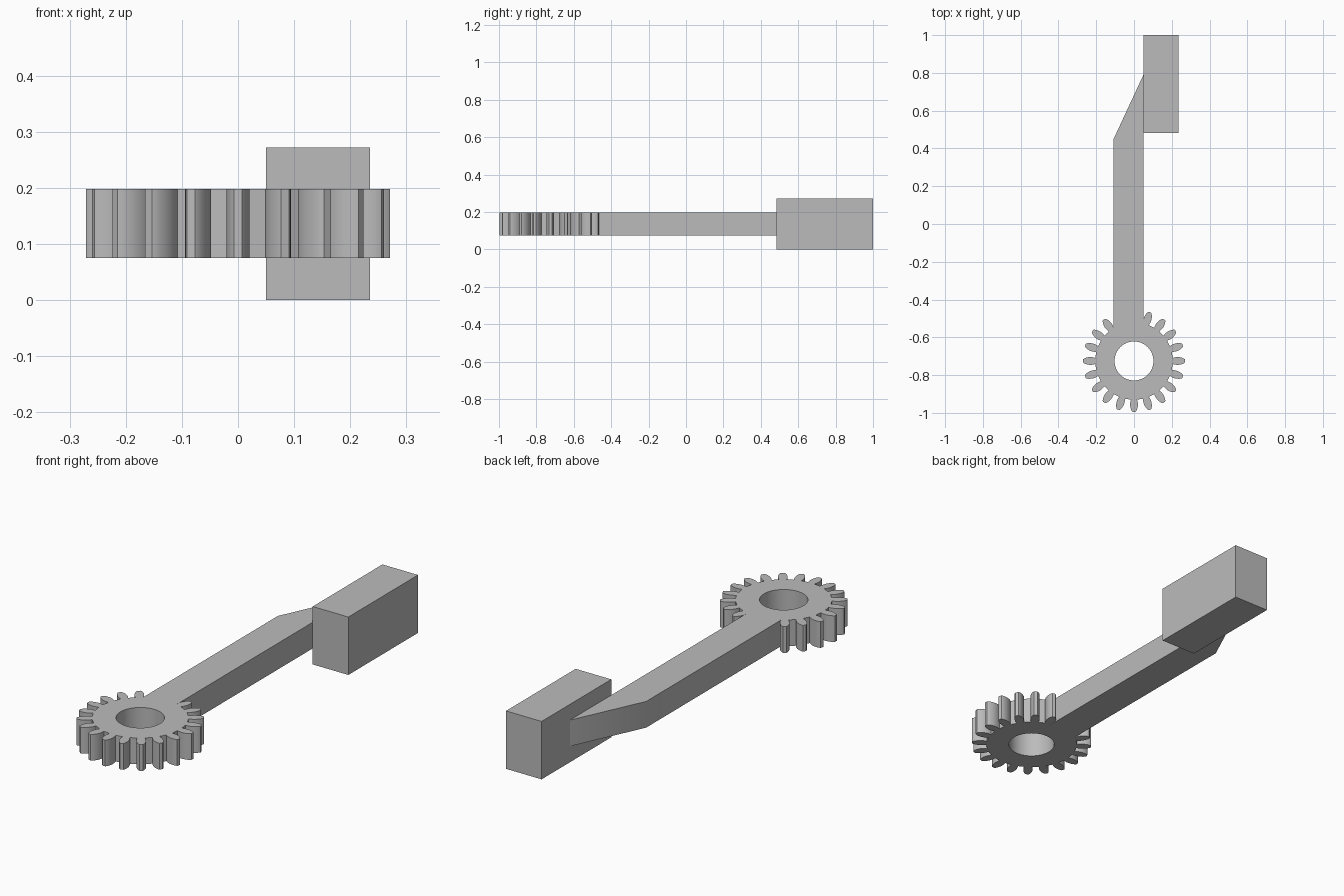
import bpy, bmesh, math
from math import radians, cos, sin

cube = bpy.data.objects.get("Cube")
if cube:
    bpy.data.objects.remove(cube, do_unlink=True)

grey = bpy.data.materials.new("plain grey")
grey.use_nodes = True
colour = (0.5, 0.5, 0.5, 1)
grey.diffuse_color = colour
grey.node_tree.nodes["Principled BSDF"].inputs["Base Color"].default_value = colour

GEAR_Y, TEETH, ROOT, HOLE = -0.725, 20, 0.205, 0.103
Z_LOW, Z_HIGH = 0.075, 0.198
ARM_LEFT, ARM_RIGHT = 0.05, -0.108

# Half of one tooth: (radius, half width), from root to tip
FLANK = [(ROOT, 0.016), (0.215, 0.019), (0.225, 0.0205), (0.237, 0.0205),
         (0.247, 0.0188), (0.258, 0.0155), (0.266, 0.0115), (0.271, 0.0075)]


def tooth(angle):
    side = [(r, -w) for r, w in FLANK]
    pts = side + [(r, -w) for r, w in reversed(side)]
    c, s = cos(angle), sin(angle)
    return [(r * c - w * s, GEAR_Y + r * s + w * c) for r, w in pts]


def outline():
    """Gear outline, counter-clockwise, with the arm replacing two teeth."""
    pts = []
    step = 360 / TEETH
    for i in range(TEETH):
        deg = i * step
        if deg in (90, 108):
            continue
        t = tooth(radians(deg))
        if deg == 72:
            t = [(max(x, ARM_LEFT + 0.0005), y) for x, y in t]
        elif deg == 126:
            t = [(min(x, ARM_RIGHT - 0.0005), y) for x, y in t]
        pts += t
        if deg == 72:
            pts += [(ARM_LEFT, -0.53), (ARM_LEFT, 0.79),
                    (ARM_RIGHT, 0.45), (ARM_RIGHT, -0.555)]
        else:
            a = radians(deg + step / 2)
            pts.append((ROOT * cos(a), GEAR_Y + ROOT * sin(a)))
    return pts


def add_object(name, bm):
    bmesh.ops.recalc_face_normals(bm, faces=bm.faces)
    mesh = bpy.data.meshes.new(name)
    bm.to_mesh(mesh)
    bm.free()
    mesh.materials.append(grey)
    ob = bpy.data.objects.new(name, mesh)
    bpy.context.collection.objects.link(ob)
    return ob


def add_loop(bm, pts):
    verts = [bm.verts.new((x, y, Z_LOW)) for x, y in pts]
    return [bm.edges.new((v, verts[i - 1])) for i, v in enumerate(verts)]


# Gear with round bore and its arm, extruded from one profile
bm = bmesh.new()
bore = [(HOLE * cos(math.tau * i / 64), GEAR_Y + HOLE * sin(math.tau * i / 64))
        for i in range(64)]
edges = add_loop(bm, outline()) + add_loop(bm, bore)
bmesh.ops.triangle_fill(bm, edges=edges, use_beauty=True, normal=(0, 0, 1))
grown = bmesh.ops.extrude_face_region(bm, geom=bm.faces[:], use_keep_orig=True)
top = [g for g in grown["geom"] if isinstance(g, bmesh.types.BMVert)]
bmesh.ops.translate(bm, verts=top, vec=(0, 0, Z_HIGH - Z_LOW))
gear_arm = add_object("gear_arm", bm)
bpy.ops.object.select_all(action="DESELECT")
gear_arm.select_set(True)
bpy.context.view_layer.objects.active = gear_arm
bpy.ops.object.shade_smooth_by_angle(angle=radians(30))

# Rectangular block against the side of the arm's end
bm = bmesh.new()
bmesh.ops.create_cube(bm, size=1)
bmesh.ops.scale(bm, verts=bm.verts, vec=(0.185, 0.517, 0.272))
bmesh.ops.translate(bm, verts=bm.verts, vec=(0.1425, 0.7415, 0.136))
add_object("end_block", bm)
